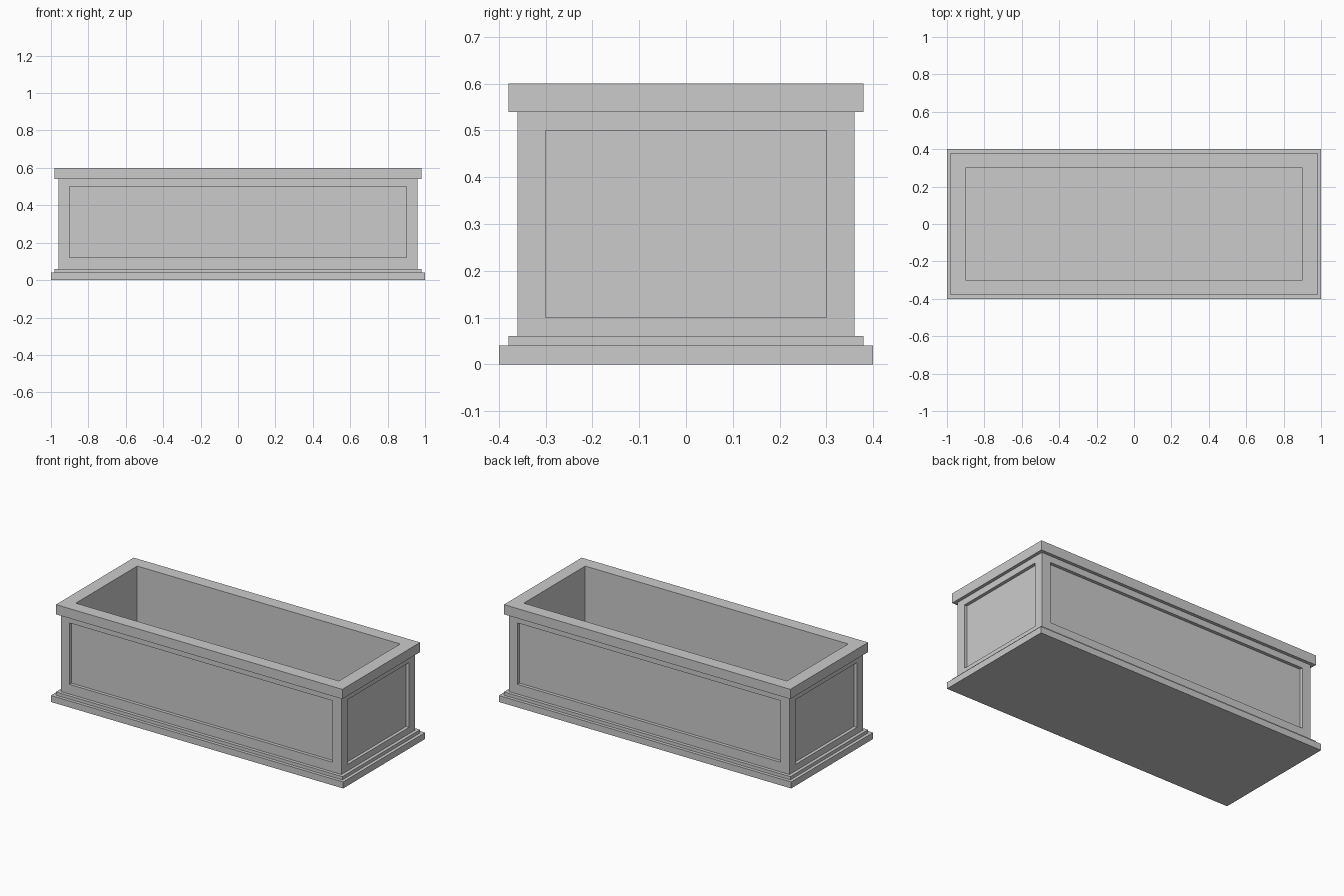
import bpy, bmesh

if "Cube" in bpy.data.objects:
    bpy.data.objects.remove(bpy.data.objects["Cube"])

# Half-width, half-depth, height of each rectangular loop, from the underside,
# up the outside, over the rim and down to the inner floor
PROFILE = [
    (1.00, 0.40, 0.00), (1.00, 0.40, 0.04),   # plinth
    (0.98, 0.38, 0.04), (0.98, 0.38, 0.06),   # step moulding
    (0.96, 0.36, 0.06), (0.96, 0.36, 0.54),   # panelled walls
    (0.98, 0.38, 0.54), (0.98, 0.38, 0.60),   # rim
    (0.90, 0.30, 0.60), (0.90, 0.30, 0.06),   # cavity
]
WALL = 4            # profile segment carrying the panels
RECESS = 0.02
MARGIN = 0.06

bm = bmesh.new()


def rect_loop(w, d, z):
    return [bm.verts.new((sx * w, sy * d, z))
            for sx, sy in ((-1, -1), (1, -1), (1, 1), (-1, 1))]


# Planter shell
loops = [rect_loop(*p) for p in PROFILE]
walls = []
for i, (a, b) in enumerate(zip(loops, loops[1:])):
    for k in range(4):
        n = (k + 1) % 4
        face = bm.faces.new((a[k], a[n], b[n], b[k]))
        if i == WALL:
            walls.append(face)
bm.faces.new(loops[0][::-1])    # underside
bm.faces.new(loops[-1])         # inner floor
bm.normal_update()

# Recessed panel on each wall
for face in walls:
    bottom = 0.12 if abs(face.normal.y) > 0.5 else 0.10
    bmesh.ops.inset_individual(bm, faces=[face], thickness=MARGIN, use_even_offset=True)
    for v in face.verts:
        v.co.z = 0.50 if v.co.z > 0.3 else bottom
    inward = face.normal * -RECESS
    inner = bmesh.ops.extrude_discrete_faces(bm, faces=[face])["faces"][0]
    bmesh.ops.translate(bm, verts=inner.verts[:], vec=inward)

bmesh.ops.recalc_face_normals(bm, faces=bm.faces[:])
mesh = bpy.data.meshes.new("planter_box")
bm.to_mesh(mesh)
bm.free()
bpy.context.collection.objects.link(bpy.data.objects.new("planter_box", mesh))
